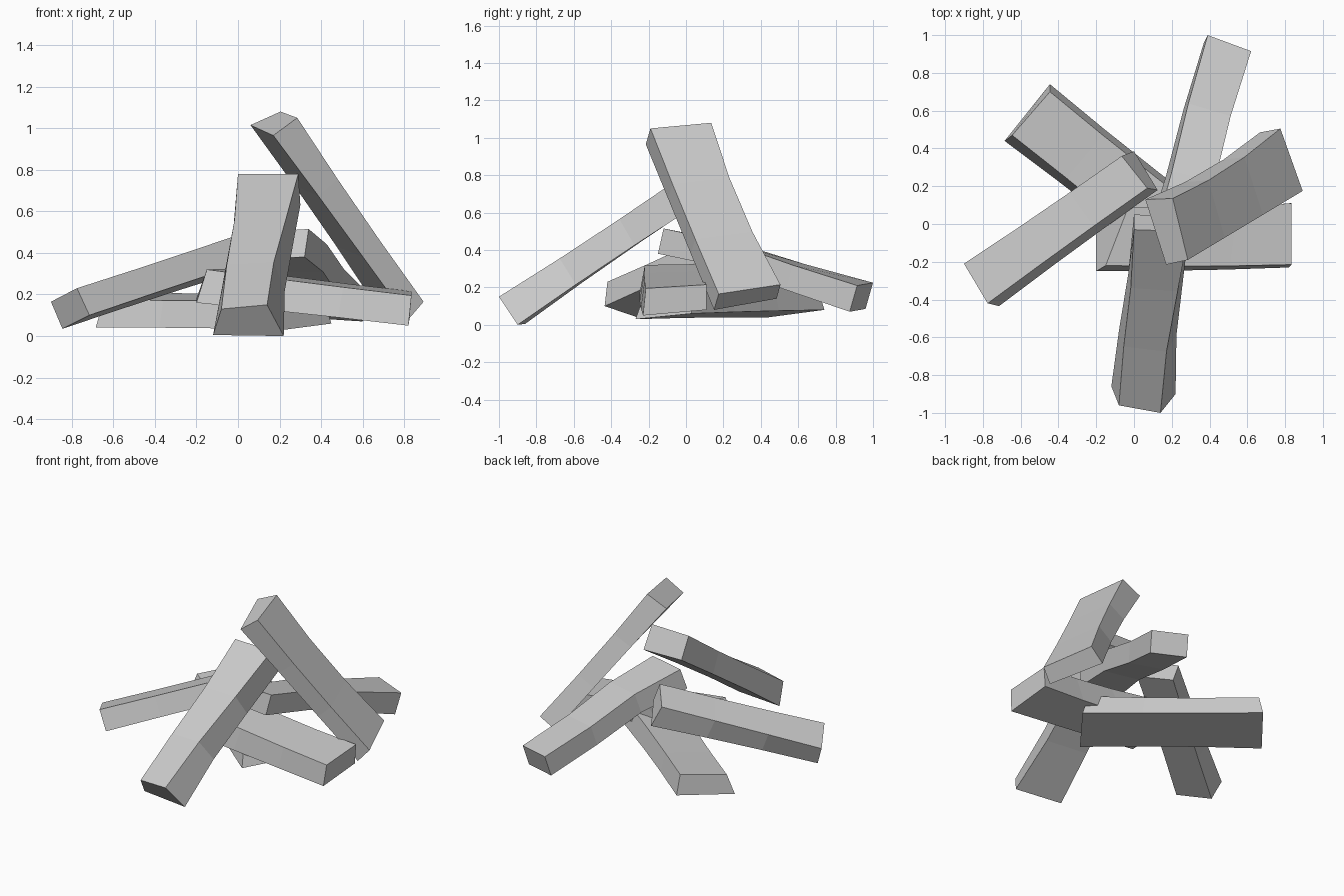
import bpy, bmesh
from mathutils import Vector


def log(name, foot, head, waist=0.95, bend1=(0, 0, 0), bend2=(0, 0, 0)):
    """Rough split log: two four-cornered ends joined through two slimmer rings."""
    foot = [Vector(p) for p in foot]
    head = [Vector(p) for p in head]
    bm = bmesh.new()
    rings = []
    for t, scale, bend in ((0, 1, (0, 0, 0)), (1 / 3, waist, bend1),
                           (2 / 3, waist, bend2), (1, 1, (0, 0, 0))):
        pts = [a.lerp(b, t) for a, b in zip(foot, head)]
        mid = sum(pts, Vector()) / 4
        rings.append([bm.verts.new(mid + (p - mid) * scale + Vector(bend)) for p in pts])
    for r, s in zip(rings, rings[1:]):
        for i in range(4):
            j = (i + 1) % 4
            bm.faces.new((r[i], r[j], s[j], s[i]))
    bm.faces.new(rings[0])
    bm.faces.new(rings[-1])
    bmesh.ops.recalc_face_normals(bm, faces=bm.faces)
    mesh = bpy.data.meshes.new(name)
    bm.to_mesh(mesh)
    bm.free()
    bpy.context.collection.objects.link(bpy.data.objects.new(name, mesh))


# Corner order: top, top, bottom, bottom around each end

# Log leaning up from the front
log("front_log",
    [(-.08, -.96, .13), (.14, -1.0, .15), (.22, -.90, 0), (-.12, -.86, .005)],
    [(0, -.03, .78), (.29, -.04, .78), (.30, .04, .63), (0, .05, .64)],
    waist=.93, bend1=(-.01, 0, 0))

# Tall log leaning up from the right
log("tall_log",
    [(.775, .505, .215), (.893, .175, .165), (.82, .15, .08), (.667, .485, .14)],
    [(.205, .135, 1.08), (.285, -.19, 1.05), (.17, -.215, .965), (.06, .13, 1.015)],
    waist=.93, bend1=(0, -.015, 0), bend2=(0, -.015, 0))

# Log sloping down to the left front
log("left_log",
    [(-.90, -.21, .165), (-.775, -.42, .23), (-.715, -.435, .10), (-.845, -.245, .035)],
    [(-.065, .36, .45), (.07, .19, .51), (.125, .18, .38), (0, .385, .31)],
    waist=.97)

# Log sloping down to the back
log("back_log",
    [(.39, 1.0, .225), (.62, .915, .21), (.60, .875, .07), (.37, .96, .085)],
    [(.10, -.08, .50), (.34, -.12, .515), (.32, -.15, .38), (.06, -.10, .37)],
    waist=.96, bend1=(-.01, 0, .01), bend2=(0, 0, .03))

# Low log pointing right
log("right_log",
    [(.835, -.215, .195), (.835, .11, .215), (.825, .11, .08), (.82, -.23, .05)],
    [(-.15, -.22, .32), (-.03, .09, .325), (-.20, .07, .18), (-.20, -.25, .16)],
    waist=.97, bend1=(0, -.01, 0), bend2=(0, -.01, 0))

# Flat log on the ground, pointing to the left back
log("ground_log",
    [(-.645, .47, .175), (-.445, .70, .21), (-.445, .74, .08), (-.685, .44, .04)],
    [(.20, -.22, .17), (.40, .03, .20), (.45, .03, .06), (.22, -.27, .03)],
    waist=.96)
